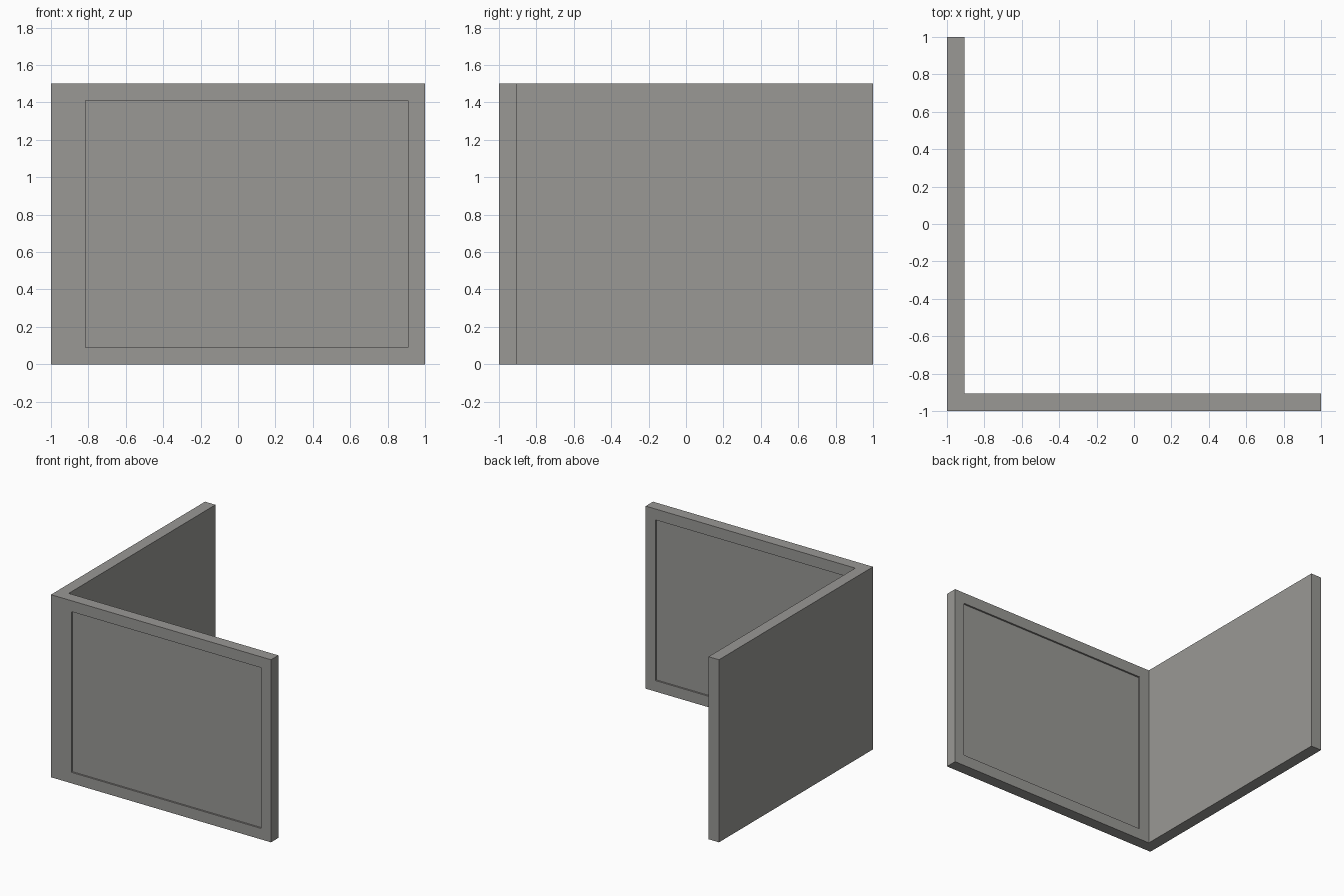
import bpy, bmesh

if "Cube" in bpy.data.objects:
    bpy.data.objects.remove(bpy.data.objects["Cube"])

H = 1.5        # wall height
T = 0.095      # wall thickness
B = 0.09       # frame border
DEPTH = 0.014  # panel recess depth
I = -1 + T     # inner wall face

bm = bmesh.new()

# L-shaped footprint: front wall, corner post and side wall
pts = {}
def v(x, y):
    if (x, y) not in pts:
        pts[(x, y)] = bm.verts.new((x, y, 0))
    return pts[(x, y)]

for x0, x1, y0, y1 in ((I, 1, -1, I), (-1, I, -1, I), (-1, I, I, 1)):
    bm.faces.new((v(x0, y0), v(x1, y0), v(x1, y1), v(x0, y1)))

# Raise the footprint into walls
res = bmesh.ops.extrude_face_region(bm, geom=bm.faces[:], use_keep_orig=True)
top = [g for g in res["geom"] if isinstance(g, bmesh.types.BMVert)]
bmesh.ops.translate(bm, verts=top, vec=(0, 0, H))
bmesh.ops.recalc_face_normals(bm, faces=bm.faces[:])

# Recessed panel on both sides of the front wall
panels = [f for f in bm.faces
          if abs(f.normal.y) > 0.9 and f.calc_center_median().x > I]
bmesh.ops.inset_individual(bm, faces=panels, thickness=B, depth=0,
                           use_even_offset=True)
for f in panels:
    inward = -f.normal.y * DEPTH
    ext = bmesh.ops.extrude_discrete_faces(bm, faces=[f])["faces"][0]
    bmesh.ops.translate(bm, verts=ext.verts[:], vec=(0, inward, 0))

bmesh.ops.recalc_face_normals(bm, faces=bm.faces[:])
mesh = bpy.data.meshes.new("corner_wall")
bm.to_mesh(mesh)
bm.free()

# Dark warm grey
mat = bpy.data.materials.new("dark_grey")
mat.diffuse_color = (0.32, 0.315, 0.30, 1)
mat.use_nodes = True
mat.node_tree.nodes["Principled BSDF"].inputs["Base Color"].default_value = mat.diffuse_color
mesh.materials.append(mat)
bpy.context.collection.objects.link(bpy.data.objects.new("corner_wall", mesh))
